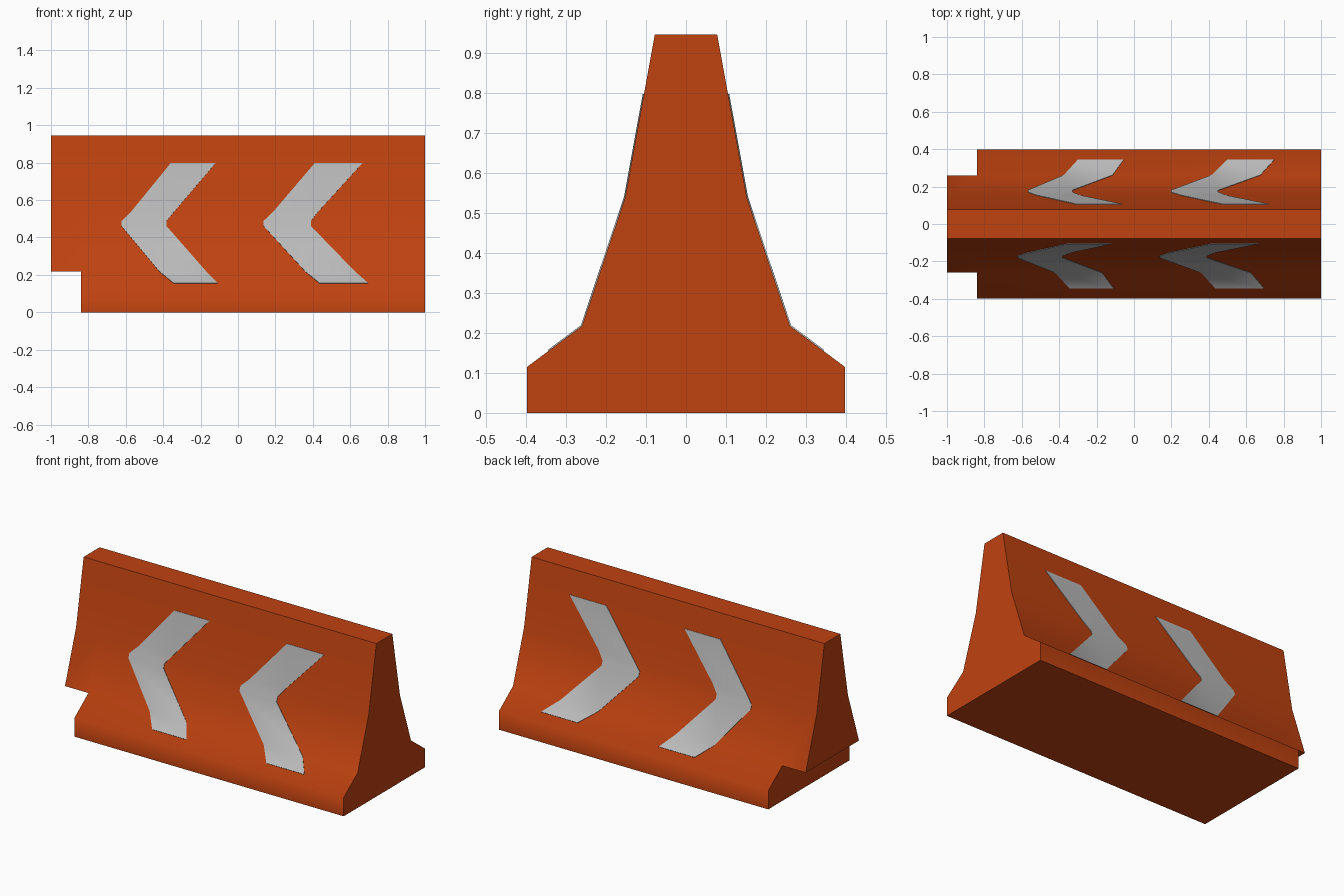
import bpy, bmesh, math

if "Cube" in bpy.data.objects:
    bpy.data.objects.remove(bpy.data.objects["Cube"])


def material(name, rgb):
    m = bpy.data.materials.new(name)
    m.diffuse_color = (*rgb, 1)
    m.use_nodes = True
    m.node_tree.nodes["Principled BSDF"].inputs["Base Color"].default_value = m.diffuse_color
    return m


ORANGE = material("barrier orange", (0.52, 0.054, 0.005))
GREY = material("reflective grey", (0.49, 0.49, 0.49))

# Half section, bottom to top: (half width, height)
SECTION = [(0.397, 0), (0.397, 0.115), (0.26, 0.217), (0.152, 0.539), (0.078, 0.945)]
NOTCH_Z = 0.217
NOTCH_X = -0.84


def half_width(z):
    for (w0, z0), (w1, z1) in zip(SECTION, SECTION[1:]):
        if z0 <= z <= z1:
            return w0 + (w1 - w0) * (z - z0) / (z1 - z0)


def finish(bm, name, mat, thickness=0):
    me = bpy.data.meshes.new(name)
    bm.to_mesh(me)
    bm.free()
    me.materials.append(mat)
    ob = bpy.data.objects.new(name, me)
    bpy.context.collection.objects.link(ob)
    bpy.ops.object.select_all(action='DESELECT')
    bpy.context.view_layer.objects.active = ob
    ob.select_set(True)
    if thickness:
        mod = ob.modifiers.new("thickness", 'SOLIDIFY')
        mod.thickness = thickness
        mod.offset = 1
        bpy.ops.object.modifier_apply(modifier=mod.name)
    bpy.ops.object.shade_smooth_by_angle(angle=math.radians(65))
    return ob


# Barrier body: closed section loop swept along x, with a notch under the left end
loop = [(-w, z) for w, z in SECTION] + [(w, z) for w, z in reversed(SECTION)]
upper = [p for p in loop if p[1] >= NOTCH_Z]
bm = bmesh.new()
verts = {}


def vert(x, p):
    if (x, p) not in verts:
        verts[x, p] = bm.verts.new((x, *p))
    return verts[x, p]


for a, b in zip(loop, loop[1:] + loop[:1]):
    bm.faces.new([vert(x, p) for x, p in ((NOTCH_X, a), (1, a), (1, b), (NOTCH_X, b))])
for a, b in zip(upper, upper[1:] + upper[:1]):   # overhang, including its underside
    bm.faces.new([vert(x, p) for x, p in ((-1, a), (NOTCH_X, a), (NOTCH_X, b), (-1, b))])
bm.faces.new([vert(1, p) for p in loop])
bm.faces.new([vert(-1, p) for p in upper])
bm.faces.new([vert(NOTCH_X, p) for p in loop if p[1] <= NOTCH_Z])
bmesh.ops.recalc_face_normals(bm, faces=bm.faces[:])
finish(bm, "barrier_body", ORANGE)

# Arrow stripes: left and right x at each height, following the sloped sides
ROWS = [0.797, 0.539, 0.488, 0.46, 0.217, 0.155]


def arrow(name, side, lefts, rights):
    bm = bmesh.new()
    rows = []
    for z, l, r in zip(ROWS, lefts, rights):
        y = side * half_width(z)
        rows.append([bm.verts.new((x, y, z)) for x in (l, r)])
    for (a, b), (c, d) in zip(rows, rows[1:]):
        bm.faces.new((a, c, d, b) if side < 0 else (b, d, c, a))
    finish(bm, name, GREY, 0.003)


arrow("front_left_arrow", -1, (-0.36, -0.57, -0.622, -0.622, -0.42, -0.345),
      (-0.12, -0.34, -0.382, -0.382, -0.17, -0.11))
arrow("front_right_arrow", -1, (0.41, 0.19, 0.137, 0.137, 0.36, 0.435),
      (0.665, 0.43, 0.39, 0.39, 0.625, 0.695))
arrow("back_left_arrow", 1, (-0.31, -0.52, -0.568, -0.568, -0.375, -0.30),
      (-0.065, -0.29, -0.33, -0.33, -0.115, -0.055))
arrow("back_right_arrow", 1, (0.47, 0.25, 0.197, 0.197, 0.415, 0.50),
      (0.72, 0.49, 0.45, 0.45, 0.675, 0.75))
